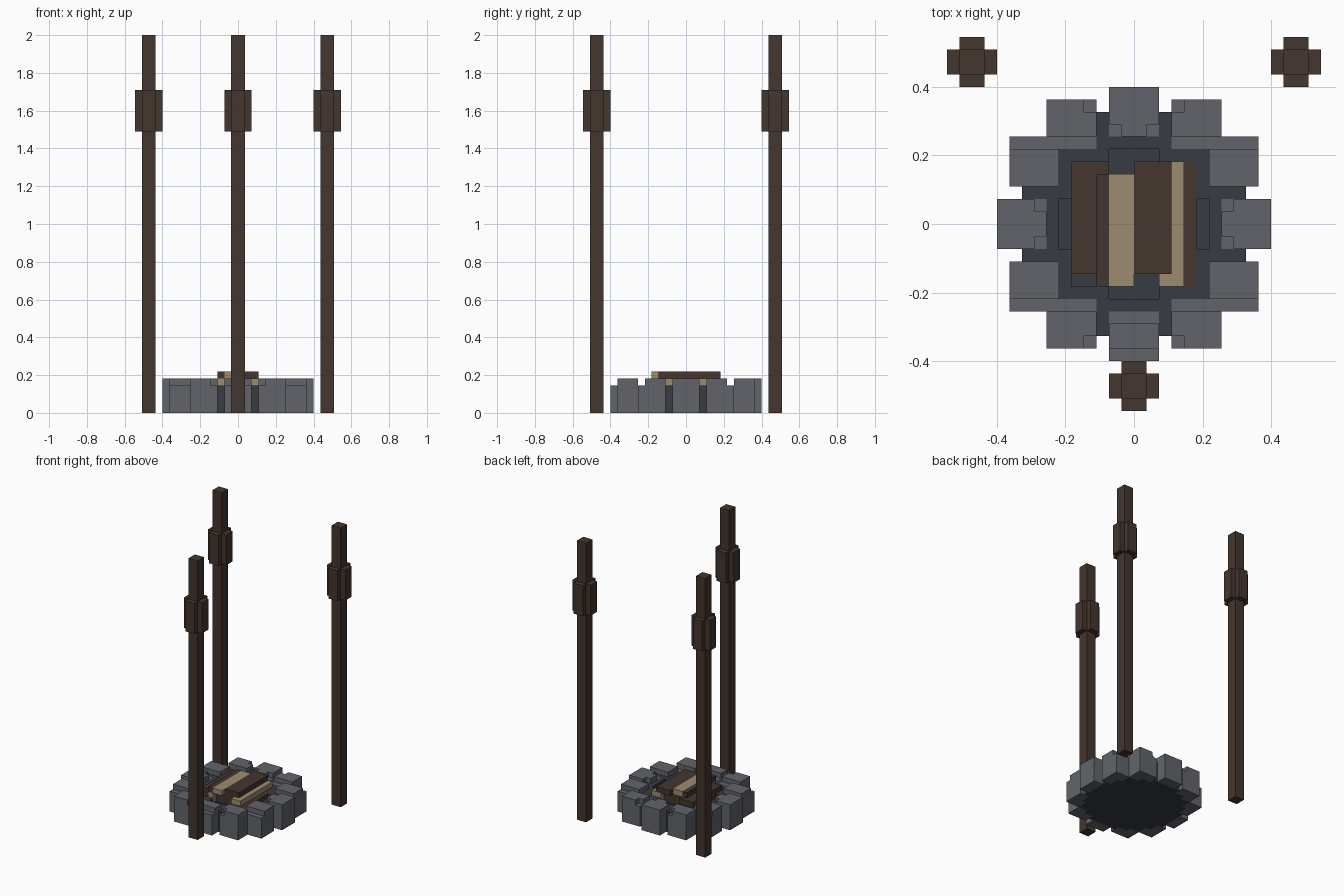
import bpy, bmesh

if "Cube" in bpy.data.objects:
    bpy.data.objects.remove(bpy.data.objects["Cube"])

U = 2 / 55  # block size


def colour(name, r, g, b):
    m = bpy.data.materials.new(name)
    lin = [((c / 255 + 0.055) / 1.055) ** 2.4 for c in (r, g, b)]
    m.diffuse_color = (*lin, 1)
    m.use_nodes = True
    m.node_tree.nodes["Principled BSDF"].inputs["Base Color"].default_value = m.diffuse_color
    return m


STONE = colour("grey stone", 97, 100, 107)
ASH = colour("charcoal ash", 55, 59, 66)
BARK = colour("dark bark", 68, 54, 46)
WOOD = colour("pale wood", 157, 139, 111)


def make_object(name, bm, mats):
    me = bpy.data.meshes.new(name)
    bmesh.ops.remove_doubles(bm, verts=bm.verts, dist=1e-5)
    bm.to_mesh(me)
    bm.free()
    for m in mats:
        me.materials.append(m)
    ob = bpy.data.objects.new(name, me)
    bpy.context.collection.objects.link(ob)
    return ob


def box(name, x0, x1, y0, y1, z0, z1, mat):
    bm = bmesh.new()
    bmesh.ops.create_cube(bm, size=1)
    for v in bm.verts:
        v.co.x = U * (x1 if v.co.x > 0 else x0)
        v.co.y = U * (y1 if v.co.y > 0 else y0)
        v.co.z = U * (z1 if v.co.z > 0 else z0)
    return make_object(name, bm, [mat])


def in_disc(i, j):
    """Block cell lies in the stepped round ash bed."""
    a, b = sorted((abs(i + 0.5), abs(j + 0.5)))
    return (a < 3 and b < 9) or (a < 5 and b < 8) or b < 7


def columns(name, heights, mats):
    """Stepped solid from {(i, j): height}; underside uses ash inside the disc."""
    bm = bmesh.new()

    def quad(pts, mat=0):
        f = bm.faces.new([bm.verts.new([c * U for c in p]) for p in pts])
        f.material_index = mat

    for (i, j), h in heights.items():
        c = [(i, j), (i + 1, j), (i + 1, j + 1), (i, j + 1)]
        quad([(*p, h) for p in c])
        quad([(*p, 0) for p in reversed(c)], 1 if in_disc(i, j) else 0)
        for k, (di, dj) in enumerate([(0, -1), (1, 0), (0, 1), (-1, 0)]):
            low = heights.get((i + di, j + dj), 0)
            if low < h:
                p, q = c[k], c[(k + 1) % 4]
                quad([(*p, low), (*q, low), (*q, h), (*p, h)])
    return make_object(name, bm, mats)


# Ring of stones, 4 x 4 blocks each, with chipped tops
taken = set()


def stone(name, x0, y0, low):
    cells = {(x0 + i, y0 + j): 4 if low(i, j) else 5
             for i in range(4) for j in range(4)
             if (x0 + i, y0 + j) not in taken}
    taken.update(cells)
    columns(name, cells, [STONE, ASH])


stone("stone_back", -2, 7, lambda i, j: j == 0 and i in (0, 3))
stone("stone_front", -2, -11, lambda i, j: j in (0, 3))
stone("stone_left", -11, -2, lambda i, j: i == 3 and j in (0, 3))
stone("stone_right", 7, -2, lambda i, j: i == 0 and j in (0, 3))
for sx, side in ((1, "right"), (-1, "left")):
    for sy, end in ((1, "back"), (-1, "front")):
        inner_x, outer_x = (0, 3) if sx > 0 else (3, 0)
        inner_y, outer_y = (0, 3) if sy > 0 else (3, 0)
        stone(f"stone_{end}_{side}_outer",
              6 if sx > 0 else -10, 3 if sy > 0 else -7,
              lambda i, j: j == outer_y)
        stone(f"stone_{end}_{side}_inner",
              3 if sx > 0 else -7, 6 if sy > 0 else -10,
              lambda i, j: j == inner_y or (j == outer_y and i == inner_x))


# Ash bed with a raised rim and a hollow middle
def ash_height(i, j):
    a, b = sorted((abs(i + 0.5), abs(j + 0.5)))
    return 3 if b < 5 or (a < 2 and b < 6) else 4


columns("ash_bed", {(i, j): ash_height(i, j)
                    for i in range(-9, 9) for j in range(-9, 9)
                    if in_disc(i, j) and (i, j) not in taken}, [ASH, ASH])

# Lower split logs
box("left_log_bark", -5, -3, -4, 5, 3, 5, BARK)
box("left_log_shoulder", -3, -2, -4, 5, 3, 5, BARK)
box("left_log_core", -3, -2, -5, -4, 3, 5, WOOD)
box("right_log_core", 2, 4, -5, 5, 3, 5, WOOD)
box("right_log_bark", 4, 5, -5, 5, 3, 4, BARK)

# Upper split logs
box("upper_left_log_bark", -3, -2, -5, 4, 5, 6, BARK)
box("upper_left_log_core", -2, 0, -5, 4, 5, 6, WOOD)
box("upper_right_log_bark", 0, 3, -4, 5, 5, 6, BARK)
box("middle_log", -2, 2, -4, 4, 3, 5, BARK)

# Three posts, each with a cross-shaped collar
for name, cx, cy in (("front", 0, -13), ("back_left", -13, 13),
                     ("back_right", 13, 13)):
    box(name + "_post", cx - 1, cx + 1, cy - 1, cy + 1, 0, 55, BARK)
    box(name + "_collar_x", cx - 2, cx + 2, cy - 1, cy + 1, 41, 47, BARK)
    box(name + "_collar_y", cx - 1, cx + 1, cy - 2, cy + 2, 41, 47, BARK)
